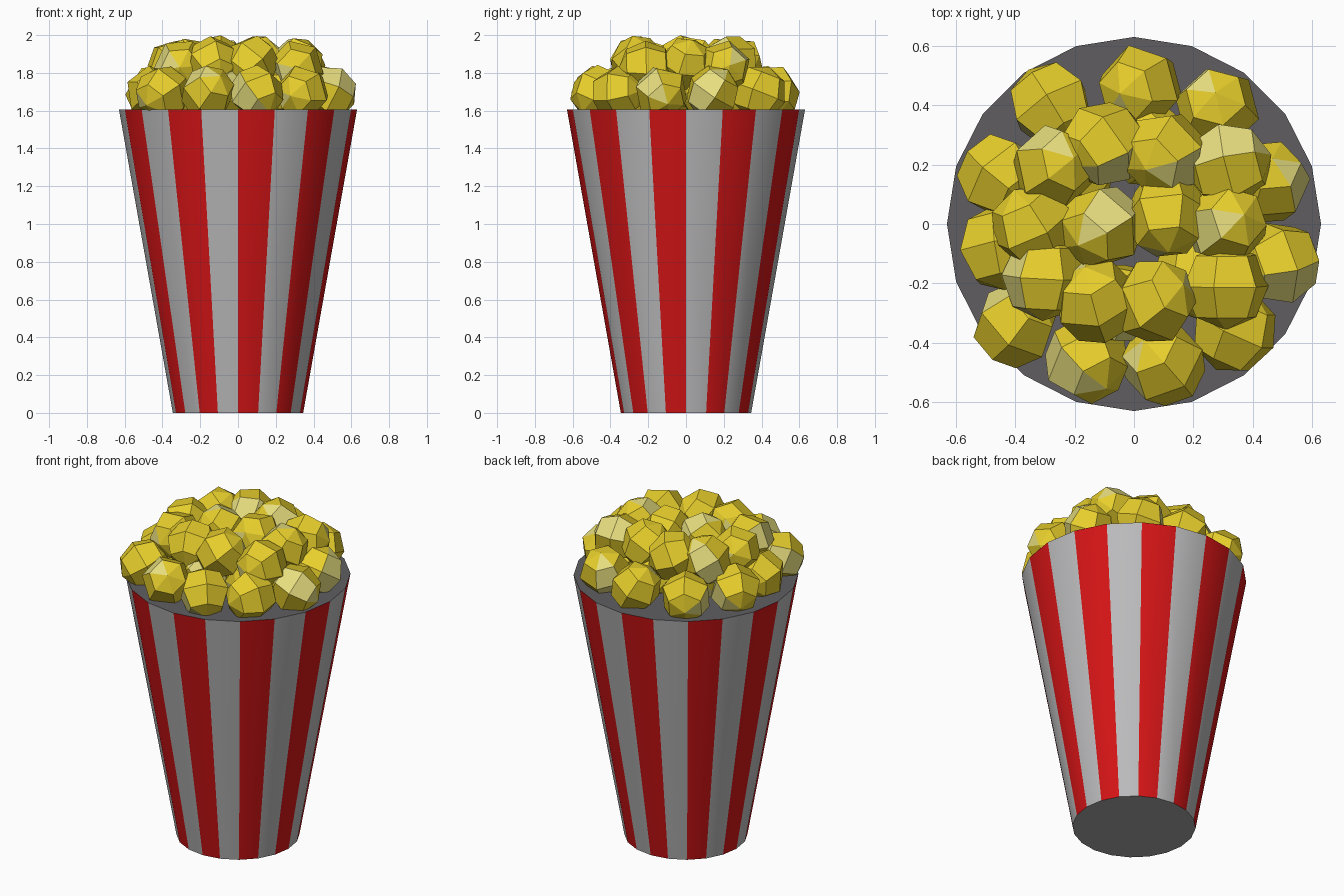
import bpy, bmesh, math, random
from mathutils import Matrix, Euler

if "Cube" in bpy.data.objects:
    bpy.data.objects.remove(bpy.data.objects["Cube"])

random.seed(7)


def material(name, rgb):
    m = bpy.data.materials.new(name)
    m.diffuse_color = (*rgb, 1)
    m.use_nodes = True
    m.node_tree.nodes["Principled BSDF"].inputs["Base Color"].default_value = m.diffuse_color
    return m


white = material("stripe white", (0.50, 0.50, 0.51))
red = material("stripe red", (0.66, 0.007, 0.008))
dark = material("cap grey", (0.115, 0.11, 0.12))
base = material("base grey", (0.40, 0.40, 0.405))
yellow = material("butter yellow", (0.80, 0.62, 0.025))
cream = material("pale butter", (0.80, 0.73, 0.21))


def add_object(name, mesh):
    ob = bpy.data.objects.new(name, mesh)
    bpy.context.collection.objects.link(ob)
    return ob


# striped tapered cup with grey caps
SIDES, HEIGHT = 20, 1.605
bm = bmesh.new()
bmesh.ops.create_cone(bm, cap_ends=True, segments=SIDES, radius1=0.345,
                      radius2=0.63, depth=HEIGHT,
                      matrix=Matrix.Translation((0, 0, HEIGHT / 2)))
for f in bm.faces:
    c = f.calc_center_median()
    if len(f.verts) > 4:
        f.material_index = 2 if c.z > 1 else 3
    else:
        step = math.floor((math.atan2(c.y, c.x) + math.pi / 2) / (2 * math.pi / SIDES))
        f.material_index = 1 if step % 2 == 0 else 0
        f.smooth = True
for e in bm.edges:
    e.smooth = all(len(f.verts) == 4 for f in e.link_faces)
cup_mesh = bpy.data.meshes.new("cup")
bm.to_mesh(cup_mesh)
bm.free()
for m in (white, red, dark, base):
    cup_mesh.materials.append(m)
add_object("cup", cup_mesh)

# shared popcorn kernel: a coarse faceted ball with one pale sector
bm = bmesh.new()
bmesh.ops.create_uvsphere(bm, u_segments=6, v_segments=4, radius=0.147)
for f in bm.faces:
    c = f.calc_center_median()
    if 0 < math.atan2(c.y, c.x) < math.pi / 3 + 0.2:
        f.material_index = 1
kernel_mesh = bpy.data.meshes.new("kernel")
bm.to_mesh(kernel_mesh)
bm.free()
kernel_mesh.materials.append(yellow)
kernel_mesh.materials.append(cream)

# heap of kernels: outer ring on the cap, inner pile above it
outer = [(-0.28, 0.40), (0.02, 0.46), (0.28, 0.39), (0.45, 0.14), (0.485, -0.13),
         (0.34, -0.36), (0.10, -0.47), (-0.16, -0.46), (-0.40, -0.34),
         (-0.45, -0.08), (-0.45, 0.16)]
inner = [(-0.27, 0.19), (-0.10, 0.27), (0.10, 0.24), (0.32, 0.20), (0.31, 0.0),
         (0.31, -0.21), (0.07, -0.26), (-0.13, -0.26), (-0.30, -0.18),
         (-0.34, -0.01), (-0.11, -0.01), (0.11, 0.03)]
places = [(x, y, 1.695) for x, y in outer]
places += [(x, y, 1.855 - 0.25 * max(0, math.hypot(x, y) - 0.27)) for x, y in inner]
# filler kernels under the pile
places += [(0.27 * math.cos(a), 0.27 * math.sin(a), 1.70)
           for a in (math.radians(20 + 60 * k) for k in range(6))]
for i, p in enumerate(places):
    ob = add_object(f"kernel_{i + 1:02d}", kernel_mesh)
    ob.location = p
    ob.rotation_euler = Euler([random.uniform(0, 2 * math.pi) for _ in range(3)])
